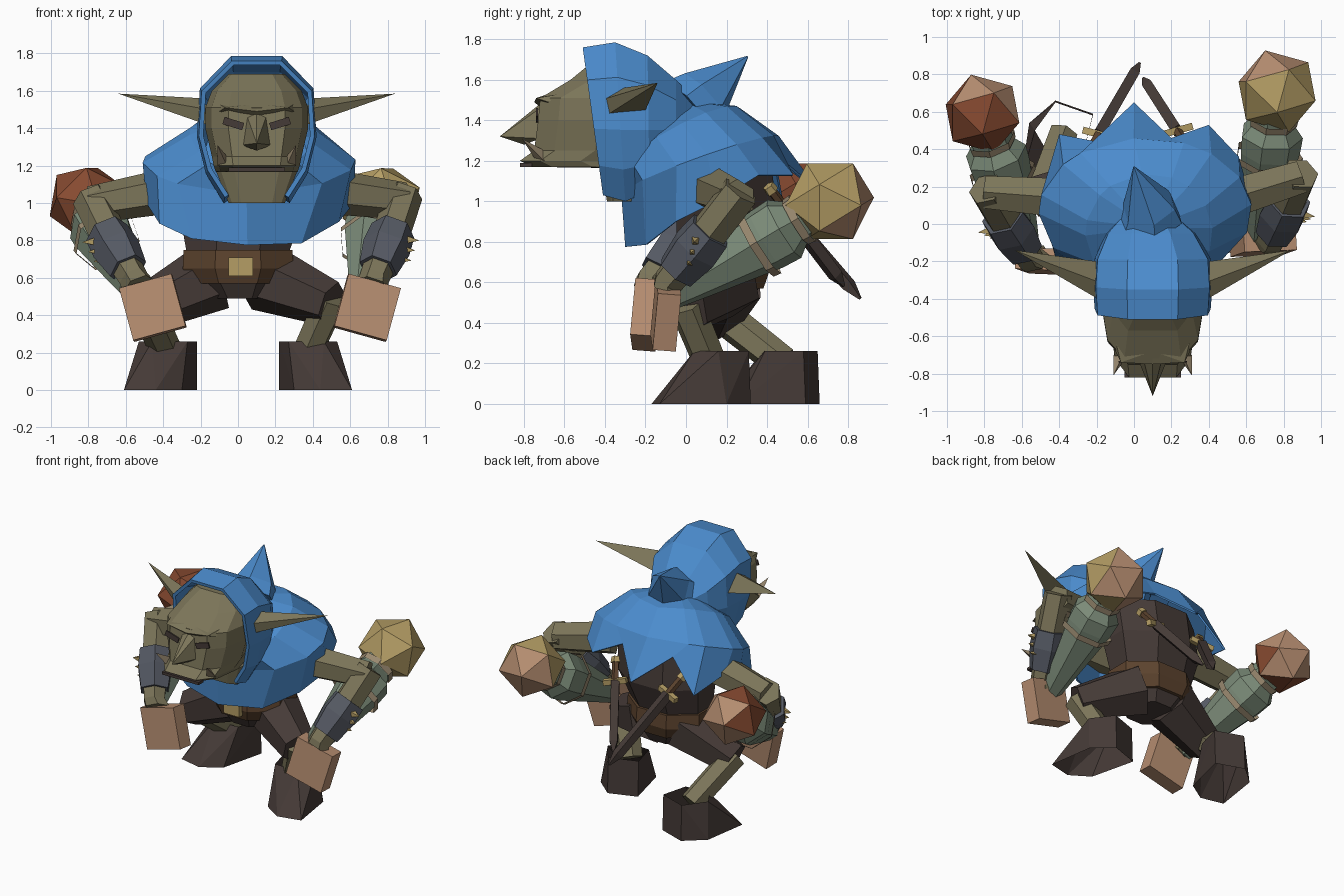
import bpy, bmesh, math
from mathutils import Vector as V, Matrix

if "Cube" in bpy.data.objects:
    bpy.data.objects.remove(bpy.data.objects["Cube"])


def mat(name, c):
    m = bpy.data.materials.new(name)
    m.diffuse_color = (*c, 1)
    m.use_nodes = True
    m.node_tree.nodes["Principled BSDF"].inputs["Base Color"].default_value = m.diffuse_color
    return m


BLUE = mat("blue cloth", (.07, .26, .61))
OLIVE = mat("olive skin", (.2, .178, .1))
DARK = mat("dark leather", (.06, .043, .038))
BELT = mat("brown leather", (.107, .056, .027))
GOLD = mat("gold", (.46, .34, .13))
PINK = mat("pale salmon", (.47, .27, .165))
RUST = mat("rust", (.24, .068, .03))
SLATE = mat("slate", (.09, .1, .125))
GREEN = mat("grey green", (.2, .26, .19))
TAN = mat("tan strap", (.32, .25, .16))


def finish(name, bm, *mats):
    bmesh.ops.recalc_face_normals(bm, faces=bm.faces)
    me = bpy.data.meshes.new(name)
    bm.to_mesh(me)
    bm.free()
    for m in mats:
        me.materials.append(m)
    ob = bpy.data.objects.new(name, me)
    bpy.context.collection.objects.link(ob)
    return ob


def loft(name, rings, m, closed=True, caps=True, thick=0):
    bm = bmesh.new()
    vs = [[bm.verts.new(p) for p in r] for r in rings]
    n = len(rings[0])
    for a, b in zip(vs, vs[1:]):
        for i in range(n if closed else n - 1):
            j = (i + 1) % n
            bm.faces.new((a[i], a[j], b[j], b[i]))
    if caps:
        bm.faces.new(vs[0])
        bm.faces.new(vs[-1])
    ob = finish(name, bm, m)
    if thick:
        s = ob.modifiers.new("thickness", 'SOLIDIFY')
        s.thickness = thick
    return ob


def tube(name, pts, n, m, caps=True):
    """Faceted tube through (point, radius) pairs."""
    q = (V(pts[-1][0]) - V(pts[0][0])).to_track_quat('Z', 'Y')
    ang = [2 * math.pi * (i + .5) / n for i in range(n)]
    return loft(name, [[V(p) + q @ V((r * math.cos(a), r * math.sin(a), 0)) for a in ang]
                       for p, r in pts], m, caps=caps)


def hull(name, pts, m, hollow=False):
    bm = bmesh.new()
    for p in pts:
        bm.verts.new(p)
    bmesh.ops.convex_hull(bm, input=bm.verts)
    bmesh.ops.recalc_face_normals(bm, faces=bm.faces)
    if hollow:
        flat = [f for f in bm.faces if abs(f.normal.z) > .98]
        bmesh.ops.delete(bm, geom=flat, context='FACES_ONLY')
    return finish(name, bm, m)


def box(name, c, size, m, rot=(0, 0, 0)):
    bm = bmesh.new()
    bmesh.ops.create_cube(bm, size=1, matrix=Matrix.Diagonal((*size, 1)))
    ob = finish(name, bm, m)
    ob.location, ob.rotation_euler = c, rot
    return ob


def stack(name, rows, m, n=8):
    """Loft of horizontal ellipses (x, y, z, rx, ry)."""
    ang = [2 * math.pi * (i + .5) / n for i in range(n)]
    return loft(name, [[(x + rx * math.cos(a), y + ry * math.sin(a), z) for a in ang]
                       for x, y, z, rx, ry in rows], m)


# torso, belt and buckle
stack("torso", [(.01, .17, .49, .17, .16), (0, .17, .6, .28, .22), (0, .17, .75, .3, .23),
                (.02, .2, .95, .36, .27), (.03, .16, 1.2, .36, .28)], DARK)
stack("belt", [(0, .17, .57, .27, .23), (0, .17, .65, .32, .26), (0, .17, .75, .315, .25)], BELT)
box("buckle", (.015, -.08, .66), (.13, .04, .1), GOLD)

# cape: ragged hem, shoulder ring and neck ring
hem = [(.05, -.3, .775), (.34, -.2, .785), (.54, -.05, .9), (.62, .15, 1), (.56, .36, 1.13),
       (.4, .53, 1.13), (.2, .46, 1.22), (0, .65, 1.06), (-.2, .44, 1.22), (-.4, .48, 1),
       (-.47, .22, 1.08), (-.49, .08, 1.0), (-.42, -.18, .89), (-.25, -.24, .81)]
shoulder, neck = [], []
for x, y, z in hem:
    a = math.atan2(y - .1, x - .06)
    c, s = math.cos(a), math.sin(a)
    shoulder.append((.06 + .57 * c, .07 + .39 * s, 1.18 + .14 * s + .04 * abs(c)))
    neck.append((.08 + .34 * c, -.05 + .32 * s, 1.28 + .17 * s + .09 * abs(c)))
loft("cape", [hem, shoulder, neck], BLUE, caps=False, thick=.012)
loft("cape_collar", [neck, [(.08, -.02, 1.5)] * 14], BLUE, caps=False)

# hood: arches stepping back, closed by the drooping tail
arches = [(-.51, -.41, .1, .31, 1.76, 1.03), (-.35, -.3, .1, .32, 1.785, 1.0),
          (-.19, -.18, .1, .31, 1.72, 1.05), (-.05, -.05, .09, .24, 1.6, 1.15),
          (.05, .05, .08, .14, 1.5, 1.25)]
loft("hood", [[(cx + k * w, yb + (yt - yb) * t, zb + (zt - zb) * t) for k, t in
               ((-.55, 0), (-.85, .2), (-1, .45), (-.95, .78), (-.43, 1),
                (.43, 1), (.95, .78), (1, .45), (.85, .2), (.55, 0))]
              for yt, yb, cx, w, zt, zb in arches], BLUE, closed=False, caps=False, thick=.025)
tube("hood_tail", [((.08, .02, 1.45), .19), ((.08, .09, 1.52), .15), ((0, .305, 1.715), .004)], 6, BLUE)

# head with flat jaw underside and neck below it
head = []
for z, w, f in ((1.0, .15, -.39), (1.165, .215, -.42), (1.17, .22, -.76), (1.2, .23, -.82), (1.25, .24, -.75),
                (1.4, .275, -.73), (1.51, .275, -.72), (1.6, .24, -.57), (1.69, .15, -.46)):
    half = [(.55 * w, f), (.88 * w, f + (.1 if f < -.5 else .02)), (w, min(-.36, f + .3)), (.7 * w, -.22)]
    head.append([(.1 + x, y, z) for x, y in half] + [(.1 - x, y, z) for x, y in half[::-1]])
loft("head", head, OLIVE)
hull("nose", [(.1, -.71, 1.49), (.02, -.72, 1.31), (.18, -.72, 1.31), (.05, -.72, 1.46), (.15, -.72, 1.46),
              (.1, -.92, 1.32), (.1, -.8, 1.28)], OLIVE)
box("mouth", (.1, -.79, 1.18), (.3, .06, .02), DARK)
for s, side in ((-1, "left"), (1, "right")):
    def X(x): return .1 + s * x
    box(side + "_eye", (X(.125), -.736, 1.425), (.11, .009, .04), DARK, (0, -s * .3, 0))
    hull(side + "_brow", [(X(0), -.7, 1.45), (X(0), -.75, 1.49), (X(.2), -.68, 1.49),
                          (X(.17), -.74, 1.51), (X(0), -.68, 1.53), (X(.2), -.62, 1.53)], OLIVE)
    hull(side + "_tusk", [(X(.16), -.74, 1.2), (X(.21), -.7, 1.2), (X(.15), -.68, 1.24),
                          (X(.21), -.81, 1.31)], TAN)
    hull(side + "_ear", [(X(.27), -.4, 1.42), (X(.29), -.31, 1.56), (X(.3), -.2, 1.45),
                         (X(.26), -.42, 1.5), (X(.74), -.14, 1.585)], OLIVE)

# limbs and clubs: side, shoulder, elbow, wrist, hand, knee, ankle, boot y shift, club start, ball
sides = [("left", -1, (-.4, .14, 1.06), (-.79, .17, .99), (-.56, -.18, .6), (-.455, -.2, .44),
          (-.5, .15, .43), (-.38, .48, .2), .34, (-.57, -.16, .55), (-.81, .59, 1.01), RUST),
         ("right", 1, (.5, .13, 1.06), (.89, .25, 1.01), (.73, -.09, .6), (.69, -.1, .44),
          (.5, 0, .46), (.37, .12, .2), 0, (.66, -.08, .53), (.765, .71, 1.0), GOLD)]
for side, s, sh, el, wr, hand, knee, ankle, dy, c0, ball, bmat in sides:
    el, wr, c0, ball = V(el), V(wr), V(c0), V(ball)
    # arm
    tube(side + "_upper_arm", [(sh, .12), (el, .1)], 6, OLIVE)
    tube(side + "_forearm", [(el + V((0, .02, .04)), .1), (el.lerp(wr, .5), .1), (wr, .08),
                             (wr.lerp(V(hand), .3), .09)], 6, OLIVE)
    tube(side + "_bracer", [(el.lerp(wr, .38), .12), (el.lerp(wr, .6), .13), (el.lerp(wr, .88), .105)],
         6, SLATE)
    for i, t in enumerate((.5, .63, .76)):
        p = el.lerp(wr, t) + V((s * .09, (i - 1) * .03, 0))
        tube(f"{side}_bracer_stud_{i}", [(p, .03), (p + V((s * .065, -.01, -.005)), .002)], 4, GOLD)
    # hand block
    box(side + "_hand", hand, (.29, .115, .29), PINK, (-.08, s * .27, s * .04))
    # leg and hollow boot
    tube(side + "_thigh", [((s * .13, .2, .61), .19), (knee, .125)], 6, DARK)
    tube(side + "_shin", [(V(knee) + V((0, 0, .03)), .09), (ankle, .085)], 6, OLIVE)
    hull(side + "_boot", [(s * x, y + dy, z) for x, y, z in
                          ((.44, -.17, 0), (.61, -.13, 0), (.3, -.08, 0), (.22, .25, 0), (.42, .32, 0),
                           (.56, .2, 0), (.27, .05, .26), (.46, .04, .26), (.22, .24, .26),
                           (.42, .31, .26), (.53, .16, .26))], DARK, hollow=True)
    # club with strap bands and two-tone ball
    tube(side + "_club", [(c0.lerp(ball, t), r) for t, r in
                          ((-.03, .04), (0, .07), (.15, .095), (.6, .165), (.71, .17), (.78, .12), (.95, .11))],
         7, GREEN)
    for i, (t, r) in enumerate(((.53, .18), (.78, .13))):
        tube(f"{side}_club_band_{i}", [(c0.lerp(ball, t), r), (c0.lerp(ball, t + .045), r + .005)],
             7, TAN, caps=False)
    bm = bmesh.new()
    bmesh.ops.create_icosphere(bm, subdivisions=1, radius=.23 if s > 0 else .22,
                               matrix=Matrix.Rotation(.55, 4, 'X') @ Matrix.Diagonal((1, 1, .95, 1)))
    ob = finish(side + "_club_ball", bm, bmat, PINK)
    ob.location = ball
    tip, cut = (V((-.1, .9, -.35)), .3) if s > 0 else (V((.25, .9, .1)), .42)
    for f in ob.data.polygons:
        f.material_index = int(f.normal.dot(tip) > cut)

# crossed sheathed daggers on the back
for name, a, b in (("left", (-.19, .48, .96), (.03, .86, .52)), ("right", (.23, .5, .95), (.05, .78, .58))):
    a, b = V(a), V(b)
    d = (b - a).normalized()
    w = d.cross(V((0, 1, 1))).normalized()
    tube(name + "_sheath", [(a, .04), (a.lerp(b, .85), .038), (b, .008)], 4, DARK)
    tube(name + "_guard", [(a - w * .085, .026), (a + w * .085, .026)], 4, GOLD)
    tube(name + "_grip", [(a - d * .13, .025), (a, .025)], 5, BELT)
    tube(name + "_pommel", [(a - d * .17, .03), (a - d * .13, .035)], 5, GOLD)
